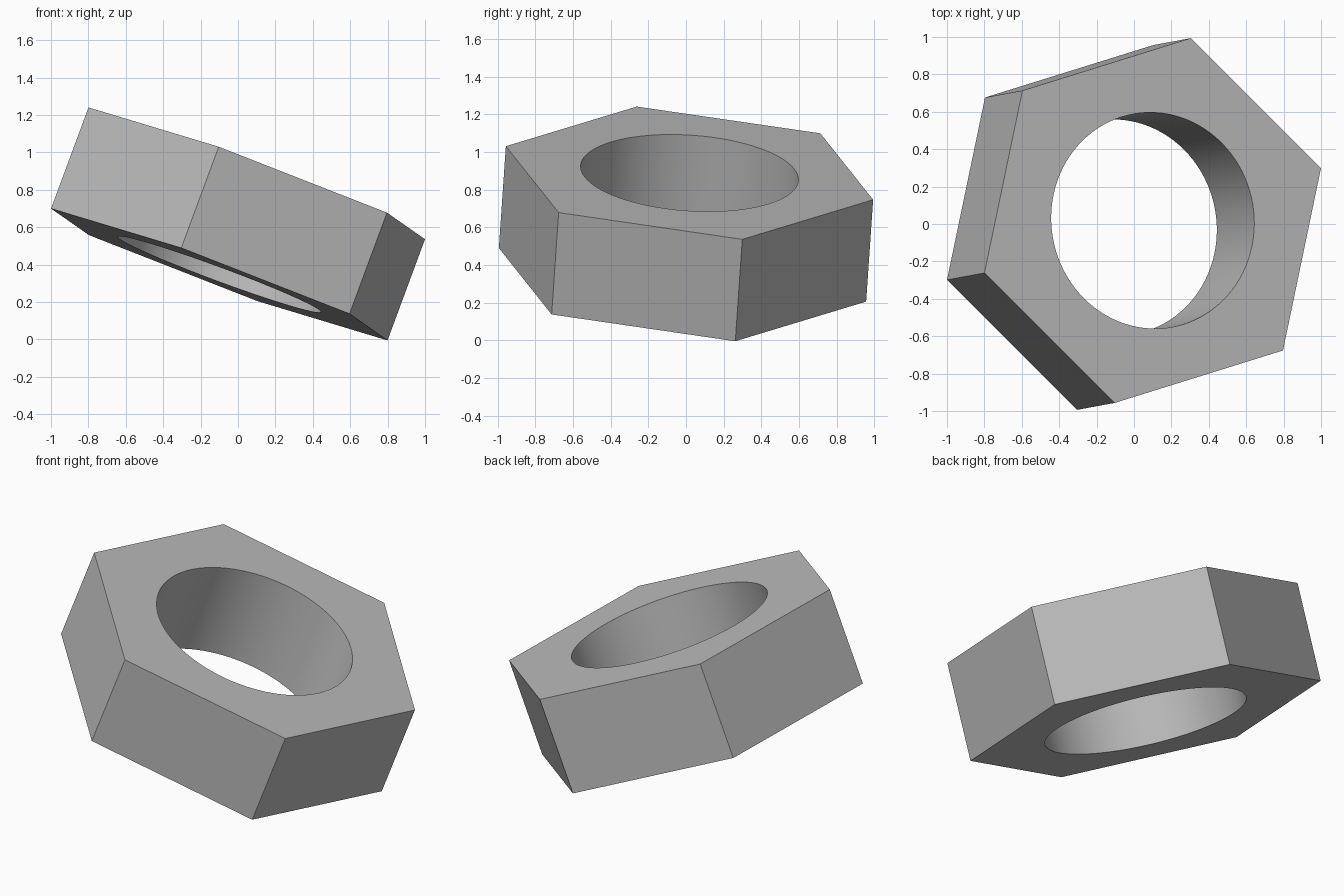
import bpy
from mathutils import Matrix, Vector

if "Cube" in bpy.data.objects:
    bpy.data.objects.remove(bpy.data.objects["Cube"], do_unlink=True)

RADIUS, HOLE, HEIGHT = 1.006, 0.579, 0.578
CENTRE = Vector((0, 0, 0.618))

# Tilted frame: axis along the hole, corner direction towards one hexagon vertex
axis = Vector((0.2, 0.037, 0.54)).normalized()
corner = Vector((0.9, 0.28, -0.345))
corner = (corner - axis * corner.dot(axis)).normalized()
frame = Matrix((corner, axis.cross(corner), axis)).transposed().to_4x4()
frame = Matrix.Translation(CENTRE) @ frame

steel = bpy.data.materials.new("grey_steel")
steel.use_nodes = True
colour = (0.5, 0.5, 0.5, 1)
steel.diffuse_color = colour
steel.node_tree.nodes["Principled BSDF"].inputs["Base Color"].default_value = colour


def prism(name, sides, radius, depth):
    """Upright prism with its first corner on local +x, placed in the tilted frame."""
    bpy.ops.mesh.primitive_cylinder_add(vertices=sides, radius=radius, depth=depth)
    ob = bpy.context.object
    ob.name = name
    ob.data.transform(Matrix.Rotation(-1.5707963, 4, "Z"))
    ob.matrix_world = frame
    ob.data.materials.append(steel)
    return ob


# Hole cutter and hexagonal body
cutter = prism("hole_cutter", 96, HOLE, HEIGHT * 2)
cutter.hide_render = True
body = prism("hex_nut", 6, RADIUS, HEIGHT)

# Bore the hole, then drop the cutter
bore = body.modifiers.new("bore", "BOOLEAN")
bore.operation = "DIFFERENCE"
bore.solver = "EXACT"
bore.object = cutter
bpy.ops.object.modifier_apply(modifier=bore.name)
bpy.data.objects.remove(cutter, do_unlink=True)

# Smooth bore wall, crisp hexagon edges
bpy.ops.object.shade_smooth_by_angle(angle=0.5)
